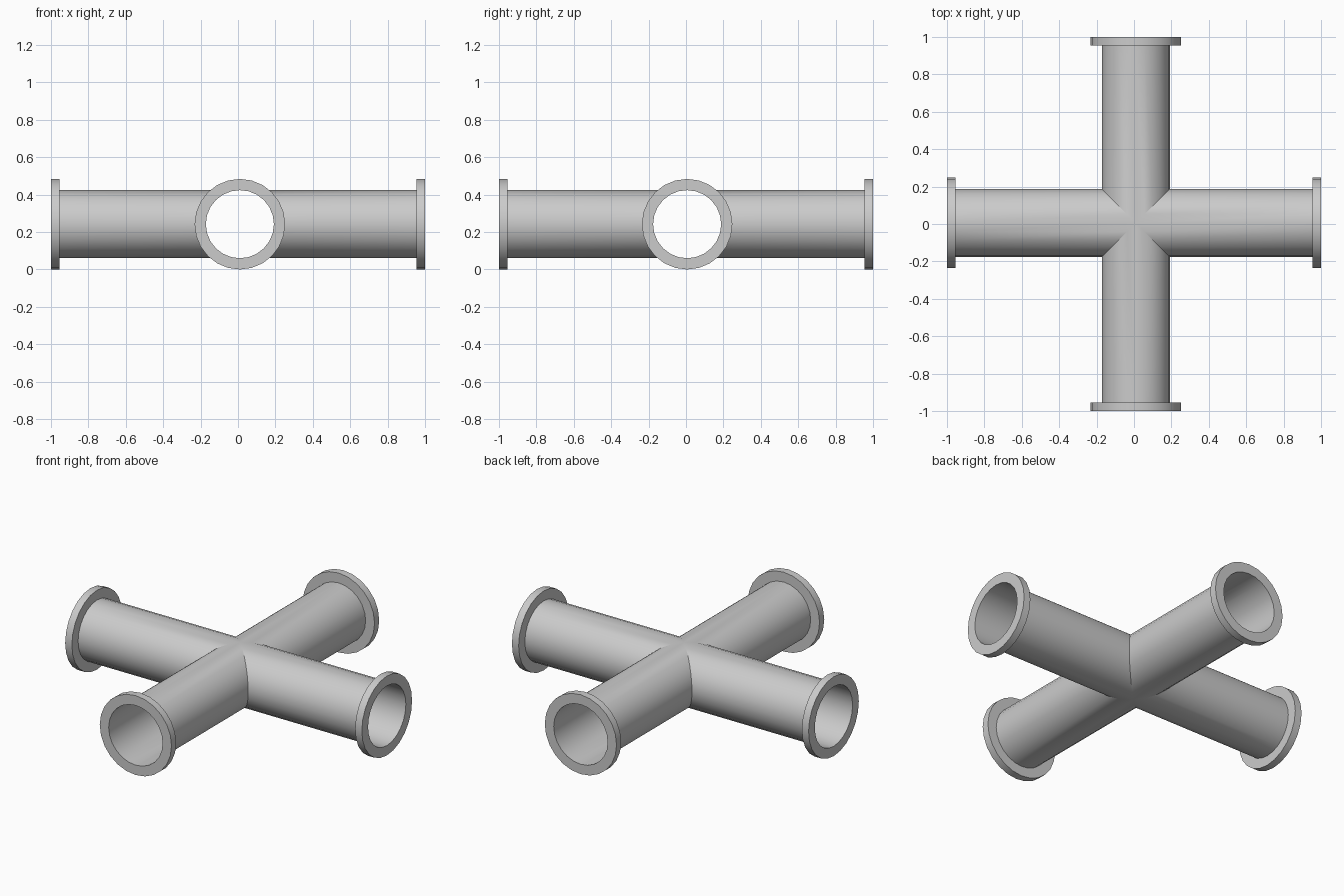
import bpy, bmesh
from math import cos, sin, pi, radians
from mathutils import Vector, Matrix

if "Cube" in bpy.data.objects:
    bpy.data.objects.remove(bpy.data.objects["Cube"])

N = 24                                   # sides of every round part
R_PIPE, R_FLANGE, T = 0.182, 0.242, 0.045
C = Vector((0.01, 0.006, R_FLANGE))      # crossing point of the pipe axes
NAMES = ["right", "back", "left", "front"]


def arm_length(k):
    """Distance from the crossing to the open end of arm k."""
    return [1 - C.x, 1 - C.y, 1 + C.x, 1 + C.y][k]


def ring(bm, k, radius, dist):
    """Circle of vertices around arm k; dist maps the sideways offset to a distance."""
    rot = Matrix.Rotation(k * pi / 2, 3, 'Z')
    out = []
    for i in range(N):
        a = 2 * pi * i / N
        s = radius * cos(a)
        out.append(bm.verts.new(C + rot @ Vector((dist(s), s, radius * sin(a)))))
    return out


def bridge(bm, a, b):
    for i in range(N):
        j = (i + 1) % N
        bm.faces.new((a[i], a[j], b[j], b[i]))


def finish(bm, name):
    me = bpy.data.meshes.new(name)
    bm.to_mesh(me)
    bm.free()
    ob = bpy.data.objects.new(name, me)
    bpy.context.collection.objects.link(ob)
    bpy.ops.object.select_all(action='DESELECT')
    bpy.context.view_layer.objects.active = ob
    ob.select_set(True)
    bpy.ops.object.shade_smooth_by_angle(angle=radians(30))


# Four thin pipe arms, mitred where they meet so the crossing is open inside
bm = bmesh.new()
for k in range(4):
    inner = ring(bm, k, R_PIPE, abs)
    outer = ring(bm, k, R_PIPE, lambda s: arm_length(k) - T)
    bridge(bm, outer, inner)
bmesh.ops.remove_doubles(bm, verts=bm.verts, dist=1e-5)
bm.normal_update()
# Make the surface face outwards
top = max(bm.faces, key=lambda f: f.calc_center_median().z)
if top.normal.z < 0:
    bmesh.ops.reverse_faces(bm, faces=bm.faces)
finish(bm, "cross_pipe")

# A flat ring flange at each open end
for k in range(4):
    bm = bmesh.new()
    end = arm_length(k)
    loops = [ring(bm, k, r, lambda s, d=d: d) for r, d in
             ((R_PIPE, end - T), (R_FLANGE, end - T), (R_FLANGE, end), (R_PIPE, end))]
    for i in range(4):
        bridge(bm, loops[i], loops[(i + 1) % 4])
    bmesh.ops.recalc_face_normals(bm, faces=bm.faces)
    finish(bm, NAMES[k] + "_flange")
